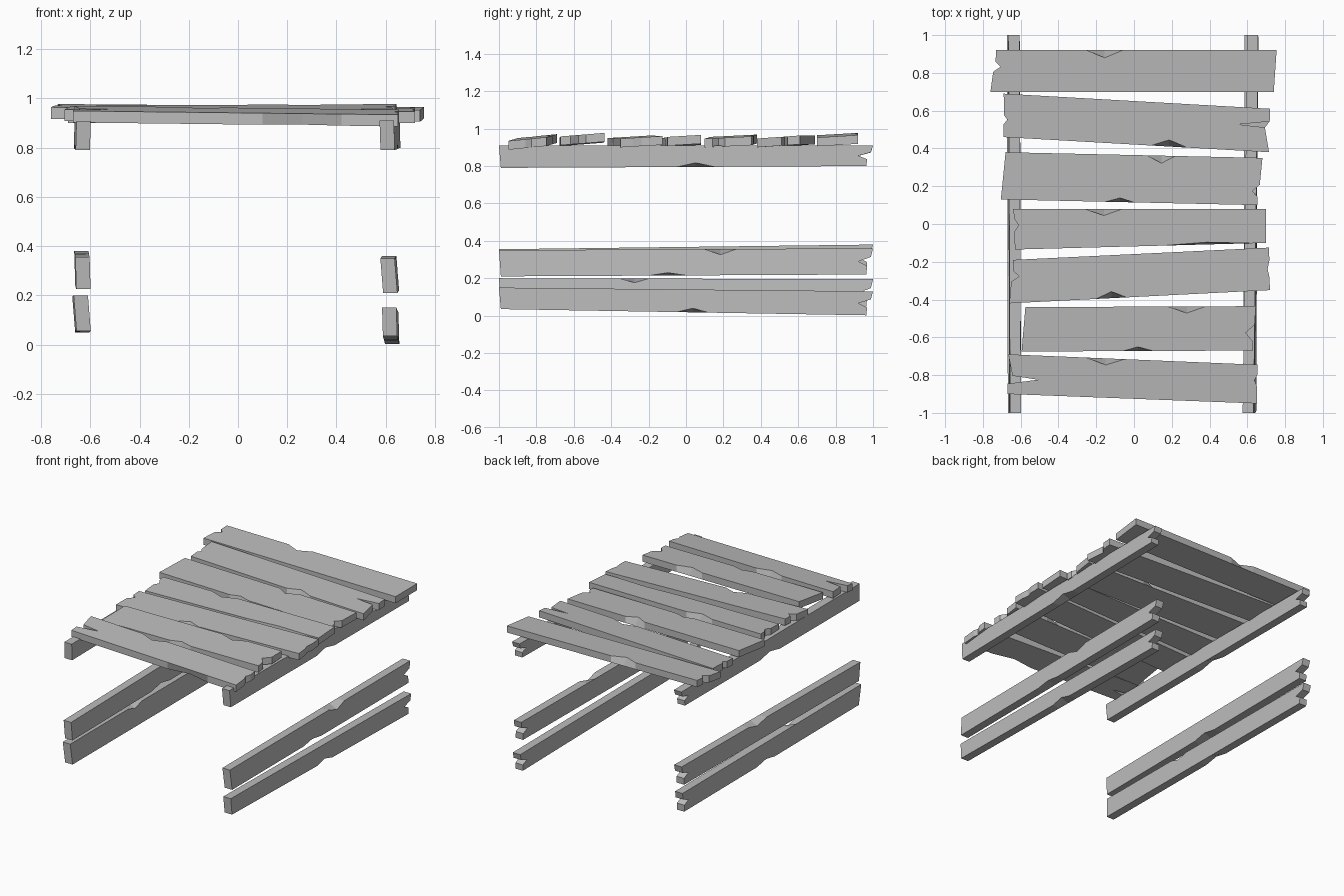
import bpy
import bmesh

cube = bpy.data.objects.get("Cube")
if cube:
    bpy.data.objects.remove(cube, do_unlink=True)

wood = bpy.data.materials.new("weathered grey wood")
wood.use_nodes = True
GREY = (0.5, 0.5, 0.5, 1)
wood.diffuse_color = GREY
bsdf = wood.node_tree.nodes["Principled BSDF"]
bsdf.inputs["Base Color"].default_value = GREY
bsdf.inputs["Roughness"].default_value = 0.9


def mix(a, b, t):
    return tuple(p + (q - p) * t for p, q in zip(a, b))


def board(name, corners, place, notches=(), chips=()):
    """Board from a four-cornered outline (start-high, end-high, end-low,
    start-low). Notches cut through an end: (end, fraction, half, depth).
    Chips bevel one face at an edge: (edge, from, to, depth, face)."""
    sides = ["high", "end", "low", "start"]
    inward = {"high": (0, -1), "end": (-1, 0), "low": (0, 1), "start": (1, 0)}
    rings = [[], []]
    for i, side in enumerate(sides):
        a, b = corners[i], corners[(i + 1) % 4]
        cuts = [(0, 0, None)]
        for s, t, half, depth in notches:
            if s == side:
                cuts += [(t - half, 0, None), (t, depth, None),
                         (t + half, depth * 0.15, None)]
        for s, start, stop, depth, face in chips:
            if s == side:
                ts = [(u - a[0]) / (b[0] - a[0])
                      for u in (start, (start + stop) / 2, stop)]
                cuts += [(ts[0], 0, None), (ts[1], depth, face), (ts[2], 0, None)]
        for t, depth, face in sorted(cuts, key=lambda c: c[0]):
            u, v = mix(a, b, t)
            du, dv = inward[side]
            for w in (0, 1):
                d = depth if face in (None, w) else 0
                rings[w].append(place(u + du * d, v + dv * d, w))

    bm = bmesh.new()
    low, top = [[bm.verts.new(p) for p in ring] for ring in rings]
    bm.faces.new(top)
    bm.faces.new(low[::-1])
    n = len(low)
    for i in range(n):
        j = (i + 1) % n
        bm.faces.new((low[i], low[j], top[j], top[i]))
    bmesh.ops.triangulate(bm, faces=[f for f in bm.faces if len(f.verts) > 4])
    bmesh.ops.recalc_face_normals(bm, faces=bm.faces)
    mesh = bpy.data.meshes.new(name)
    bm.to_mesh(mesh)
    bm.free()
    mesh.materials.append(wood)
    obj = bpy.data.objects.new(name, mesh)
    bpy.context.collection.objects.link(obj)


def deck(name, corners, z, pitch, roll, notches, chips):
    """Flat board: z is its top at the centre, pitch along y, roll along x."""
    mid = sum(c[1] for c in corners) / 4
    board(name, corners,
          lambda x, y, w: (x, y, z + (y - mid) * pitch + x * roll - (1 - w) * 0.047),
          notches, chips)


def rail(name, x, yaw, lean, front, back, notches, chips):
    """Upright board along y: front and back give its (bottom, top) heights."""
    corners = [(-1, front[1]), (1, back[1]), (0.965, back[0]), (-0.99, front[0])]
    mid = (front[0] + front[1]) / 2
    board(name, corners,
          lambda y, z, w: (x + yaw * y + lean * (z - mid) + (w - 0.5) * 0.058, y, z),
          notches, chips)


# Deck boards, back to front
deck("deck_board_1", [(-.73, .92), (.755, .92), (.74, .70), (-.76, .70)],
     .965, .06, -.008, [("start", .6, .12, .035)], [("high", -.25, -.06, .04, 1)])
deck("deck_board_2", [(-.69, .69), (.72, .61), (.715, .38), (-.69, .46)],
     .955, .07, .004, [("end", .36, .07, .165), ("start", .4, .1, .02)],
     [("low", .09, .28, .035, 1)])
deck("deck_board_3", [(-.68, .38), (.68, .35), (.655, .10), (-.705, .13)],
     .957, .05, -.006, [("end", .7, .13, .035)],
     [("high", .07, .22, .04, 1), ("low", -.15, 0, .022, 1)])
deck("deck_board_4", [(-.64, .08), (.70, .08), (.70, -.10), (-.63, -.135)],
     .957, .06, .005, [("start", .6, .16, .025)],
     [("high", -.26, -.06, .035, 1), ("low", .15, .62, .012, 1)])
deck("deck_board_5", [(-.64, -.19), (.715, -.125), (.72, -.35), (-.66, -.42)],
     .955, .06, -.005, [("start", .62, .12, .04), ("end", .5, .2, .01)],
     [("low", -.20, -.04, .035, 1)])
deck("deck_board_6", [(-.575, -.44), (.645, -.435), (.63, -.67), (-.595, -.675)],
     .965, .08, .004, [("end", .6, .18, .045)],
     [("high", .18, .38, .035, 1), ("low", -.06, .10, .022, 1)])
deck("deck_board_7", [(-.665, -.69), (.655, -.745), (.65, -.95), (-.67, -.90)],
     .952, .1, -.008, [("start", .36, .1, .16), ("end", .4, .15, .015)],
     [("high", -.25, -.05, .035, 1), ("low", .1, .42, .025, 0)])

# Bearers under the deck and loose rails below, left is +x
end_split = [("end", .5, .17, .06)]
rail("left_bearer", .618, .012, -.03, (.79, .91), (.80, .91),
     end_split, [("low", -.05, .15, .022, 1)])
rail("right_bearer", -.633, -.004, .03, (.79, .908), (.80, .908),
     end_split, [("low", -.1, .12, .022, 0)])
rail("left_upper_rail", .617, .004, -.08, (.21, .35), (.22, .36),
     end_split, [("high", .1, .27, .03, 1), ("low", -.2, 0, .015, 1)])
rail("left_lower_rail", .62, .004, -.03, (.035, .15), (.002, .13),
     end_split, [("low", -.05, .12, .022, 1)])
rail("right_upper_rail", -.632, -.002, -.03, (.225, .355), (.24, .38),
     end_split, [("high", .05, .25, .025, 0), ("low", -.1, .1, .02, 1)])
rail("right_lower_rail", -.636, -.003, -.08, (.055, .20), (.05, .195),
     end_split, [("high", -.35, -.2, .022, 1), ("low", -.05, .15, .02, 0)])
